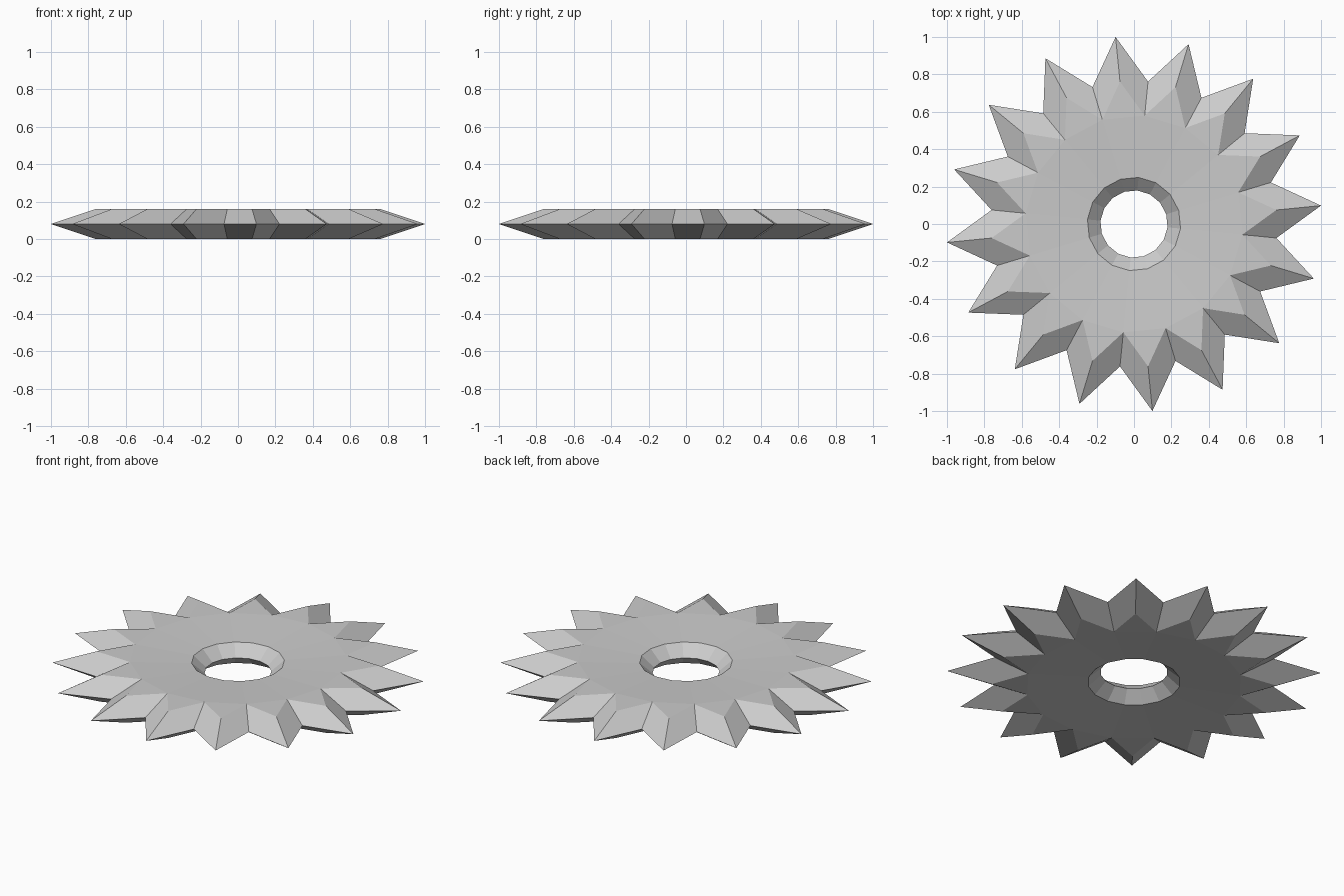
import bpy, bmesh, math

default = bpy.data.objects.get("Cube")
if default:
    bpy.data.objects.remove(default, do_unlink=True)

TEETH = 16
STEP = math.tau / TEETH
PHASE = STEP / 4          # angle of the first tooth tip
MID = 0.08                # half of the thickness
TIP = 1 / math.cos(PHASE)

steel = bpy.data.materials.new("light grey steel")
steel.use_nodes = True
grey = (0.6, 0.6, 0.6, 1)
steel.diffuse_color = grey
steel.node_tree.nodes["Principled BSDF"].inputs["Base Color"].default_value = grey

bm = bmesh.new()


def ring(radius, z, offset=0.0):
    """One ring of vertices; offset is a fraction of the tooth spacing."""
    angles = [PHASE + (i + offset) * STEP for i in range(TEETH)]
    return [bm.verts.new((radius * math.cos(a), radius * math.sin(a), z))
            for a in angles]


# Rings shared by both halves: tooth tips, gaps between teeth, bore
tips = ring(TIP, MID)
gaps = ring(0.765, MID, 0.5)
bore = ring(0.18, MID, 0.5)

# Upper and lower halves
for side in (1, -1):
    ridges = ring(0.765, MID + side * MID)
    roots = ring(0.582, MID + side * MID, 0.5)
    rim = ring(0.25, MID + side * 0.062, 0.5)
    for i in range(TEETH):
        p = i - 1
        faces = [
            (tips[i], gaps[i], roots[i], ridges[i]),   # tooth flanks
            (tips[i], ridges[i], roots[p], gaps[p]),
            (ridges[i], roots[i], roots[p]),           # flat tooth base
            (roots[p], roots[i], rim[i], rim[p]),      # dished disc
            (rim[p], rim[i], bore[i], bore[p]),        # bore bevel
        ]
        for f in faces:
            bm.faces.new(f)

bmesh.ops.recalc_face_normals(bm, faces=bm.faces)
mesh = bpy.data.meshes.new("toothed_disc")
bm.to_mesh(mesh)
bm.free()
mesh.materials.append(steel)
disc = bpy.data.objects.new("toothed_disc", mesh)
bpy.context.collection.objects.link(disc)
